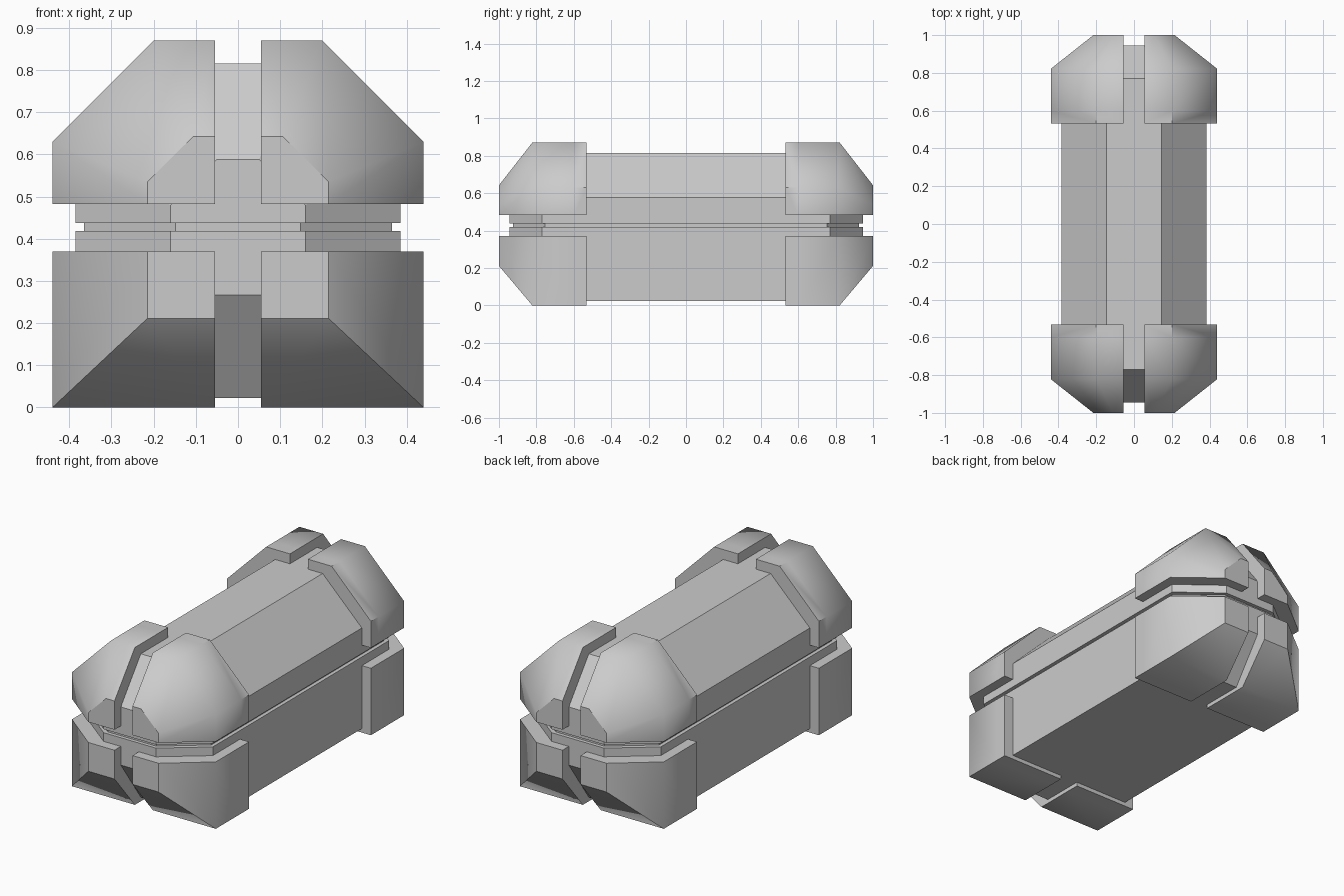
import bpy, bmesh

if "Cube" in bpy.data.objects:
    bpy.data.objects.remove(bpy.data.objects["Cube"])


def loft(name, sections, soft=(), smooth=False, mirror=None):
    """Skin equal-length profiles given as (y, [(x, z), ...]).
    soft: profile point indices whose lengthwise edges shade smoothly."""
    bm = bmesh.new()
    rings = [[bm.verts.new((x, y, z)) for x, z in prof] for y, prof in sections]
    n = len(rings[0])
    for a, b in zip(rings, rings[1:]):
        for i in range(n):
            j = (i + 1) % n
            bm.faces.new((a[i], a[j], b[j], b[i]))
    bm.faces.new(rings[0])
    bm.faces.new(rings[-1][::-1])
    bmesh.ops.recalc_face_normals(bm, faces=bm.faces[:])
    for f in bm.faces:
        f.smooth = smooth
    if smooth:
        # Sharp end outlines, sharp lengthwise edges unless listed as soft
        for ring in (rings[0], rings[-1]):
            for i in range(n):
                bm.edges.get((ring[i], ring[(i + 1) % n])).smooth = False
        for k, (a, b) in enumerate(zip(rings, rings[1:])):
            for i in range(n):
                if k == 0 or i not in soft:
                    bm.edges.get((a[i], b[i])).smooth = False
    mesh = bpy.data.meshes.new(name)
    bm.to_mesh(mesh)
    bm.free()
    obj = bpy.data.objects.new(name, mesh)
    bpy.context.collection.objects.link(obj)
    if mirror:
        mod = obj.modifiers.new("Mirror", 'MIRROR')
        mod.use_axis = mirror
        mod.use_mirror_merge = False
    return obj


def full(half):
    """Complete a right-hand half profile with its mirror image."""
    return half + [(-x, z) for x, z in reversed(half)]


def body(name, middle, end, y_mid, y_end):
    """Long hull part that tapers at both ends."""
    m, e = full(middle), full(end)
    loft(name, [(-y_end, e), (-y_mid, m), (y_mid, m), (y_end, e)])


# Main hull: lid, base and the recessed seam between them
body("lid", [(0.145, 0.815), (0.385, 0.578), (0.385, 0.437)],
     [(0.05, 0.588), (0.16, 0.48), (0.16, 0.437)], 0.77, 0.945)
body("base", [(0.385, 0.418), (0.385, 0.022)],
     [(0.16, 0.418), (0.16, 0.267)], 0.77, 0.945)
body("seam_core", [(0.365, 0.45), (0.365, 0.40)],
     [(0.148, 0.45), (0.148, 0.40)], 0.755, 0.925)

# Armoured corner caps, one modelled and mirrored to all four corners
S = 0.055  # half width of the slot between caps
upper_mid = [(S, 0.483), (S, 0.87), (0.2, 0.87), (0.44, 0.63), (0.44, 0.483)]
upper_end = [(S, 0.483), (S, 0.642), (0.107, 0.642), (0.215, 0.535), (0.215, 0.483)]
lower_mid = [(S, 0.37), (S, 0.0), (0.44, 0.0), (0.44, 0.37)]
lower_end = [(S, 0.37), (S, 0.211), (0.215, 0.211), (0.215, 0.37)]

for name, mid, end, soft in (("upper_corner_caps", upper_mid, upper_end, (2, 3)),
                             ("lower_corner_caps", lower_mid, lower_end, ())):
    loft(name, [(-0.532, mid), (-0.6, mid), (-0.822, mid), (-1.0, end)],
         soft, True, (True, True, False))
